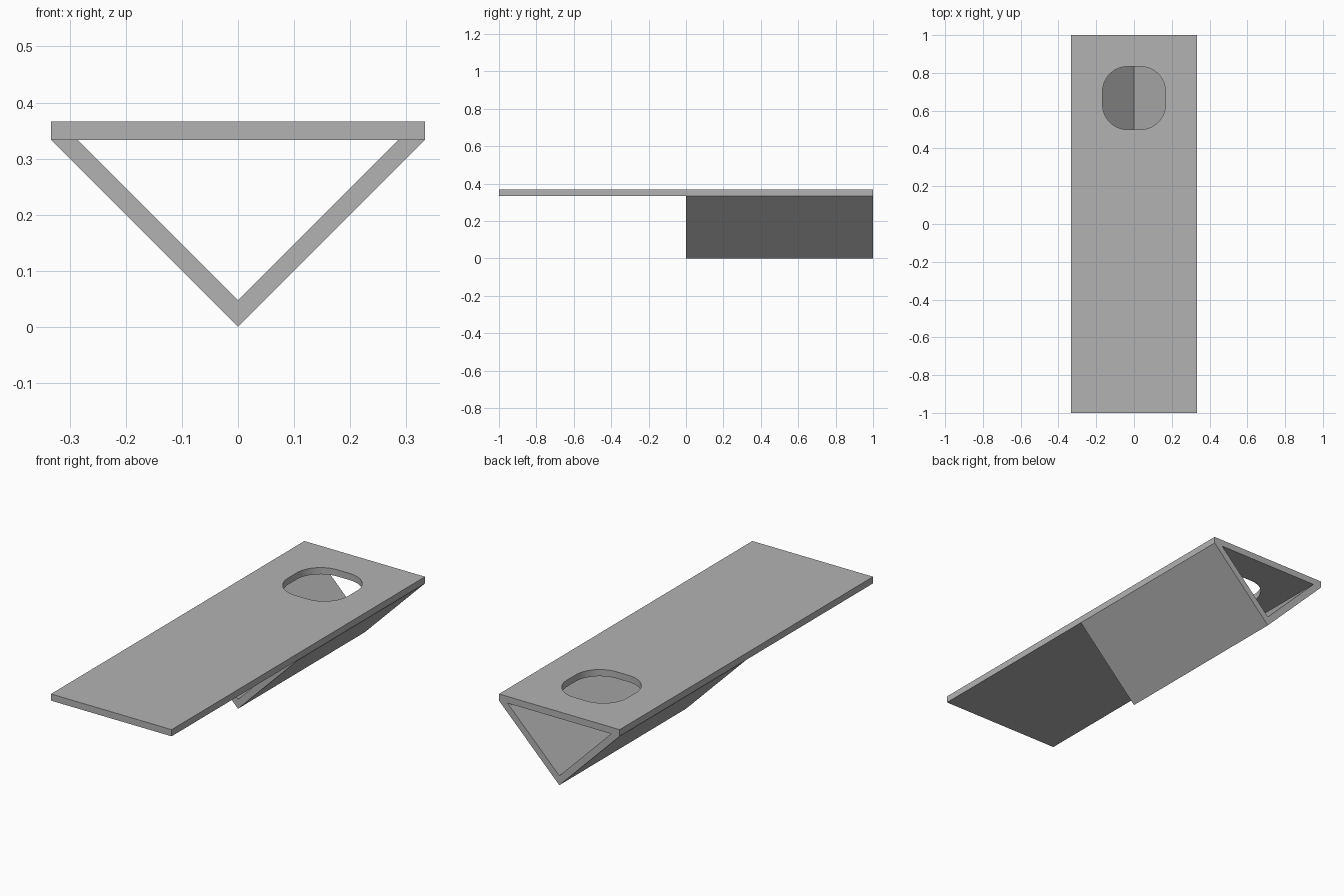
import bpy
import bmesh
from math import cos, sin, pi
from mathutils import Vector

old = bpy.data.objects.get("Cube")
if old:
    bpy.data.objects.remove(old, do_unlink=True)

W = 1 / 3           # half width of the plate
T = 1 / 30          # sheet thickness
SLOPE = T * 2 ** 0.5  # thickness of the trough measured along z

grey = bpy.data.materials.new("plain grey")
grey.use_nodes = True
colour = (0.45, 0.45, 0.45, 1)
grey.diffuse_color = colour
grey.node_tree.nodes["Principled BSDF"].inputs["Base Color"].default_value = colour


def rounded_square(cx, cy, half, radius, steps=16):
    """Points around a square with rounded corners."""
    points = []
    for corner in range(4):
        mid = pi / 4 + corner * pi / 2
        ox = cx + (half - radius) * (1 if cos(mid) > 0 else -1)
        oy = cy + (half - radius) * (1 if sin(mid) > 0 else -1)
        for i in range(steps + 1):
            a = corner * pi / 2 + i / steps * pi / 2
            points.append((ox + radius * cos(a), oy + radius * sin(a)))
    return points


def extruded(name, loops, to_3d, depth):
    """Fill the outline loops (later ones are holes) and extrude by depth."""
    bm = bmesh.new()
    for loop in loops:
        verts = [bm.verts.new(to_3d(*p)) for p in loop]
        for a, b in zip(verts, verts[1:] + verts[:1]):
            bm.edges.new((a, b))
    bmesh.ops.triangle_fill(bm, use_beauty=True, edges=bm.edges[:])
    result = bmesh.ops.extrude_face_region(bm, geom=bm.faces[:], use_keep_orig=True)
    moved = [g for g in result["geom"] if isinstance(g, bmesh.types.BMVert)]
    bmesh.ops.translate(bm, verts=moved, vec=Vector(depth))
    bmesh.ops.recalc_face_normals(bm, faces=bm.faces[:])
    mesh = bpy.data.meshes.new(name)
    bm.to_mesh(mesh)
    bm.free()
    mesh.materials.append(grey)
    obj = bpy.data.objects.new(name, mesh)
    bpy.context.collection.objects.link(obj)
    return obj


# Flat plate with a rounded opening near the back
plate = extruded(
    "top_plate",
    [[(-W, -1), (W, -1), (W, 1), (-W, 1)],
     rounded_square(0, 2 / 3, W / 2, 0.133)],
    lambda x, y: (x, y, W), (0, 0, T))
bpy.context.view_layer.objects.active = plate
plate.select_set(True)
bpy.ops.object.shade_smooth_by_angle(angle=pi / 6)

# Open-ended V trough under the back half
extruded(
    "v_trough",
    [[(-W, W), (0, 0), (W, W), (W - SLOPE, W), (0, SLOPE), (SLOPE - W, W)]],
    lambda x, z: (x, 0, z), (0, 1, 0))
